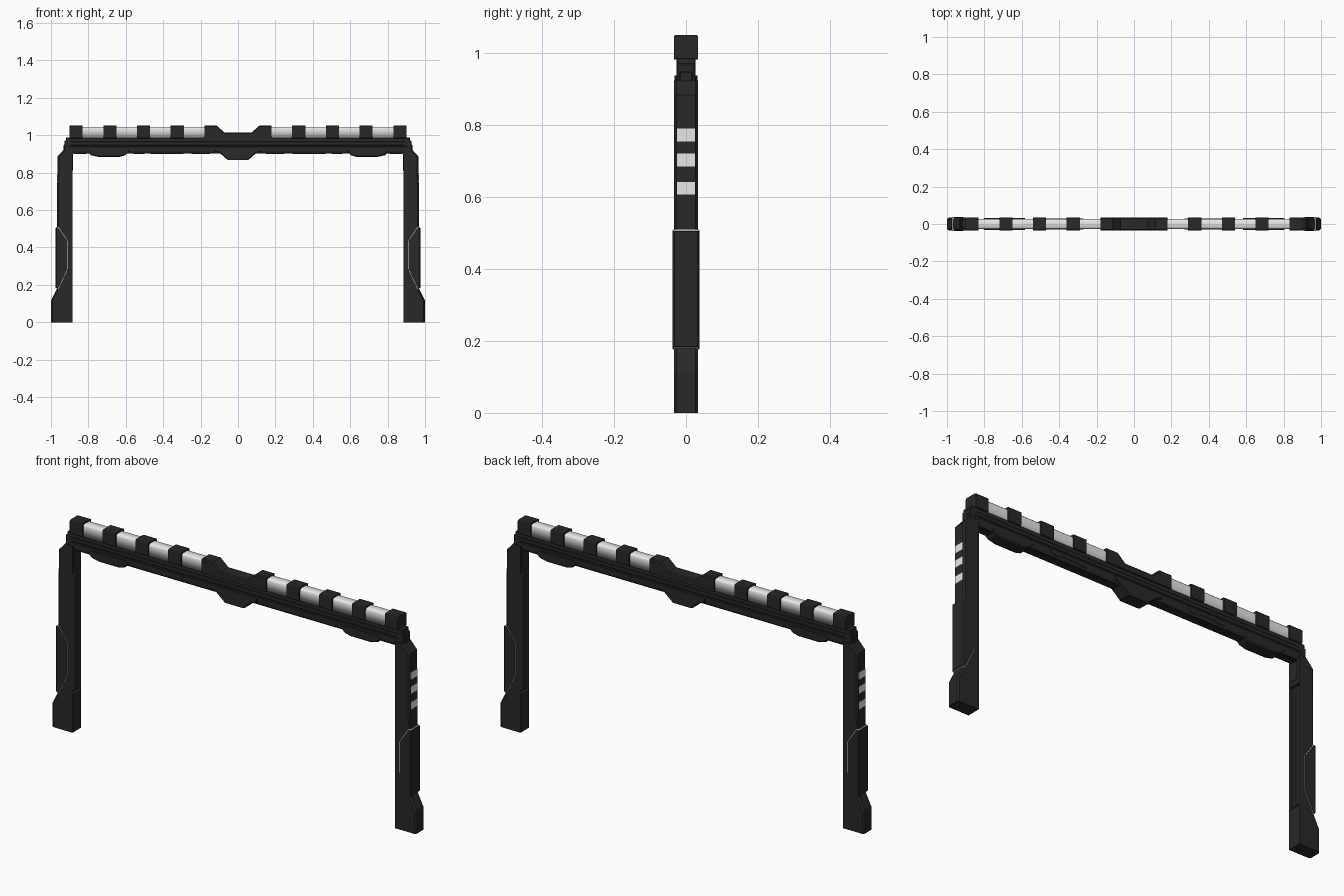
import bpy, bmesh

if "Cube" in bpy.data.objects:
    bpy.data.objects.remove(bpy.data.objects["Cube"])


def material(name, r, g, b):
    m = bpy.data.materials.new(name)
    m.diffuse_color = (r, g, b, 1)
    m.use_nodes = True
    m.node_tree.nodes["Principled BSDF"].inputs["Base Color"].default_value = m.diffuse_color
    return m


DARK = material("charcoal metal", 0.021, 0.021, 0.021)
LIGHT = material("pale lamp", 0.80, 0.80, 0.80)
GROOVE = material("slate vent", 0.05, 0.05, 0.068)


def finish(bm, name, mat, mirror=False):
    bmesh.ops.recalc_face_normals(bm, faces=bm.faces)
    me = bpy.data.meshes.new(name)
    bm.to_mesh(me)
    bm.free()
    me.materials.append(mat)
    ob = bpy.data.objects.new(name, me)
    bpy.context.collection.objects.link(ob)
    if mirror:
        ob.modifiers.new("mirror", 'MIRROR').use_axis = (True, False, False)
    return ob


def bevel(bm, width, rule, segments=1):
    edges = [e for e in bm.edges if rule(*[v.co for v in e.verts])]
    bmesh.ops.bevel(bm, geom=edges, offset=width, segments=segments,
                    profile=0.5, affect='EDGES')


def loft(rings):
    """Close two matching outlines into a solid."""
    bm = bmesh.new()
    a, b = [[bm.verts.new(p) for p in r] for r in rings]
    bm.faces.new(a)
    bm.faces.new(b)
    for i in range(len(a)):
        j = (i + 1) % len(a)
        bm.faces.new((a[i], a[j], b[j], b[i]))
    bmesh.ops.recalc_face_normals(bm, faces=bm.faces)
    return bm


def prism_xz(pts, half):
    return loft([[(x, y, z) for x, z in pts] for y in (-half, half)])


def prism_yz(pts, x0, x1):
    return loft([[(x, y, z) for y, z in pts] for x in (x0, x1)])


def box(name, x0, x1, y0, y1, z0, z1, mat, mirror=True, bev=0):
    bm = prism_xz([(x0, z0), (x1, z0), (x1, z1), (x0, z1)], (y1 - y0) / 2)
    bmesh.ops.translate(bm, verts=bm.verts, vec=(0, (y0 + y1) / 2, 0))
    if bev:
        bevel(bm, bev, lambda a, b: True)
    return finish(bm, name, mat, mirror)


def sym_y(half):
    """Complete a section from its right half."""
    return half + [(-y, z) for y, z in reversed(half)]


def flat(a, b):
    """True for edges lying in the front or back plane."""
    return abs(a.y - b.y) < 1e-4


# legs: flared foot, sloped shoulder, recessed slot on the inner face
leg = prism_xz([(0.885, 0), (1.0, 0), (1.0, 0.115), (0.968, 0.18), (0.966, 0.885),
                (0.93, 0.925), (0.885, 0.925), (0.885, 0.79), (0.885, 0.19)], 0.034)
bevel(leg, 0.008, lambda a, b: flat(a, b) and min(a.x, b.x) > 0.925
      and max(a.z, b.z) > 0.1)
leg.normal_update()
slot = [f for f in leg.faces if f.calc_center_median().x < 0.89
        and abs(f.calc_center_median().z - 0.49) < 0.01]
bmesh.ops.inset_individual(leg, faces=slot, thickness=0.009)
for v in {v for f in slot for v in f.verts}:
    v.co.x += 0.014
finish(leg, "leg", DARK, True)

# vertical ribs inside the leg slot, and the inner upper block
for y in (-0.018, -0.009, 0, 0.009, 0.018):
    box("slot_rib", 0.887, 0.90, y - 0.003, y + 0.003, 0.20, 0.78, GROOVE)
box("leg_inner_block", 0.883, 0.89, -0.022, 0.022, 0.81, 0.90, DARK, bev=0.002)

# wrap-around guard on the leg, with a thin pale trim plate showing at its edges
guard = prism_xz([(0.976, 0.185), (0.976, 0.505), (0.962, 0.508), (0.912, 0.435),
                  (0.912, 0.285), (0.962, 0.178)], 0.0375)
bevel(guard, 0.005, lambda a, b: flat(a, b) and min(a.x, b.x) > 0.97)
finish(guard, "leg_guard", DARK, True)
trim = prism_xz([(0.971, 0.181), (0.971, 0.510), (0.961, 0.5115), (0.910, 0.4355),
                 (0.910, 0.2845), (0.961, 0.1755)], 0.035)
finish(trim, "guard_trim", LIGHT, True)

# three pale marker lamps on the outside of each leg
for z in (0.625, 0.703, 0.773):
    box("leg_lamp", 0.96, 0.9675, -0.025, 0.025, z - 0.018, z + 0.018, LIGHT)

# shoulder necks joining legs to the beam
box("shoulder_neck", 0.885, 0.928, -0.026, 0.026, 0.91, 0.972, DARK, bev=0.004)
box("shoulder_bracket", 0.895, 0.932, -0.018, 0.018, 0.91, 0.95, DARK, bev=0.003)

# cross beam: stepped section with a groove, and a top rail
beam = prism_yz(sym_y([(0.022, 0.903), (0.027, 0.912), (0.027, 0.938), (0.024, 0.941),
                       (0.024, 0.946), (0.027, 0.949), (0.027, 0.964), (0.025, 0.966)]),
                -0.905, 0.905)
finish(beam, "cross_beam", DARK)
box("top_rail", -0.92, 0.92, -0.026, 0.026, 0.965, 0.988, DARK, False, 0.002)

# light bars with softly rounded tops
bar = prism_yz(sym_y([(0.0265, 0.986), (0.0265, 1.034), (0.0245, 1.040), (0.019, 1.045)]),
               0.14, 0.89)
for f in bar.faces:
    f.smooth = len(f.verts) == 4
finish(bar, "light_bar", LIGHT, True)

# clamps around the light bars
for x in (0.325, 0.505, 0.685, 0.866):
    c = prism_xz([(x - 0.035, 0.983), (x + 0.035, 0.983),
                  (x + 0.035, 1.052), (x - 0.035, 1.052)], 0.034)
    bevel(c, 0.007, lambda a, b: abs(a.x - b.x) > 0.01, 2)
    finish(c, "bar_clamp", DARK, True)

# centre housing above the beam: two raised horns
horn = [(0.178, 0.983), (0.178, 1.052), (0.115, 1.052), (0.073, 1.015)]
hub = prism_xz(horn + [(-x, z) for x, z in reversed(horn)], 0.034)
bevel(hub, 0.005, lambda a, b: flat(a, b) and min(a.z, b.z) > 1.0)
finish(hub, "centre_housing", DARK)

# centre keel below the beam
side = [(0.055, 0.868), (0.098, 0.905), (0.125, 0.915), (0.125, 0.938)]
keel = prism_xz(side + [(-x, z) for x, z in reversed(side)], 0.032)
bevel(keel, 0.004, lambda a, b: flat(a, b) and max(a.z, b.z) < 0.93
      and abs(a.x - b.x) < 0.1)
finish(keel, "centre_keel", DARK)

# pods hanging under the beam near the legs
pod = prism_xz([(0.58, 0.915), (0.605, 0.892), (0.635, 0.884), (0.745, 0.884),
                (0.785, 0.893), (0.805, 0.912), (0.785, 0.928), (0.60, 0.928)], 0.031)
bevel(pod, 0.005, lambda a, b: flat(a, b) and max(a.z, b.z) < 0.92)
finish(pod, "under_pod", DARK, True)

# shallow side plates and underside panels on the beam
plate = prism_xz([(0.27, 0.938), (0.285, 0.914), (0.325, 0.914), (0.335, 0.92),
                  (0.425, 0.92), (0.435, 0.914), (0.475, 0.914), (0.49, 0.938)], 0.029)
finish(plate, "side_plate", DARK, True)
for x0, x1 in ((0.15, 0.25), (0.29, 0.47), (0.50, 0.56), (0.81, 0.88)):
    box("underside_panel", x0, x1, -0.016, 0.016, 0.900, 0.906, DARK, bev=0.002)
